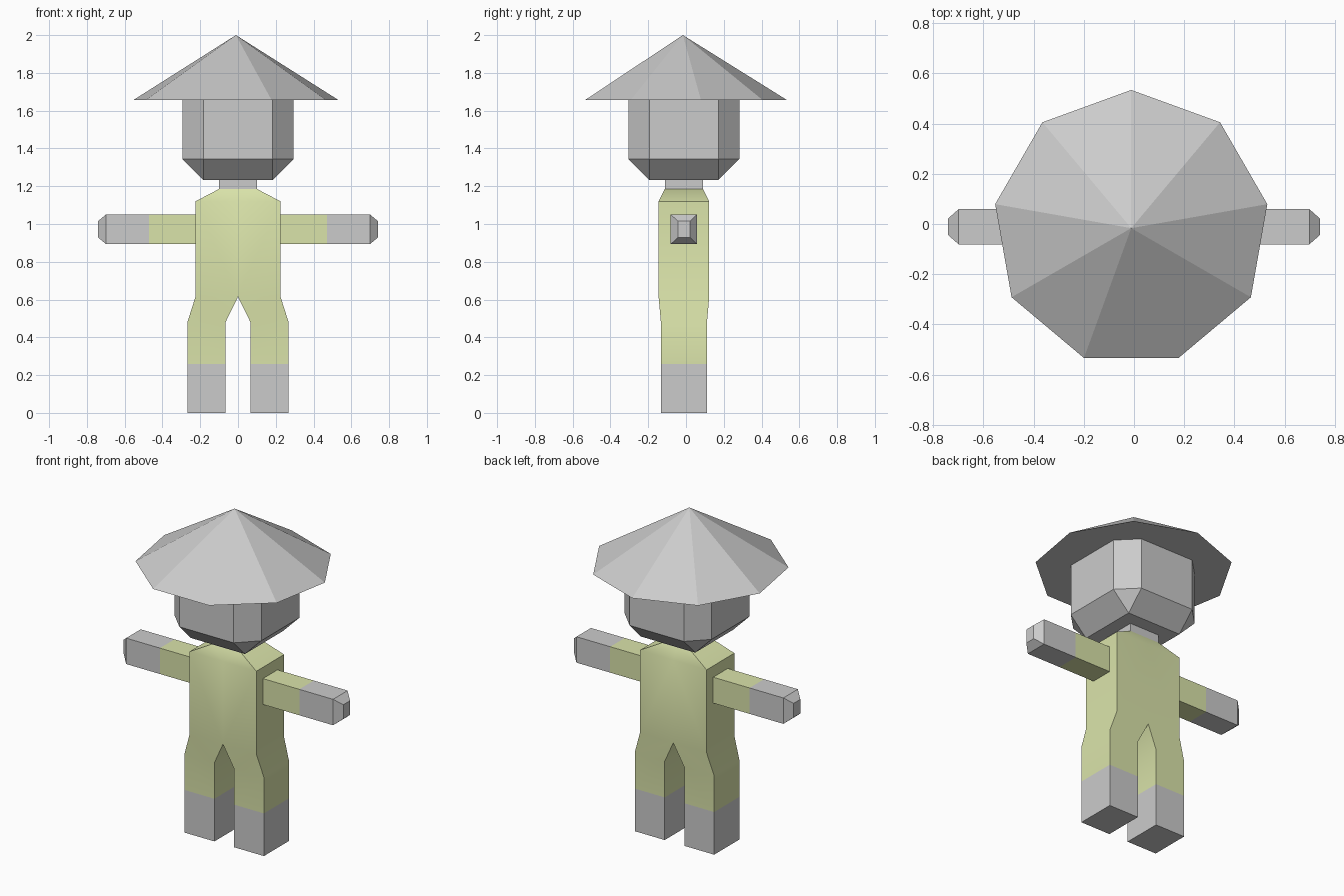
import bpy, bmesh, math

cube = bpy.data.objects.get("Cube")
if cube:
    bpy.data.objects.remove(cube, do_unlink=True)

CY = -0.011  # depth centre of the figure


def material(name, rgb):
    mat = bpy.data.materials.new(name)
    mat.use_nodes = True
    color = (*rgb, 1.0)
    mat.diffuse_color = color
    mat.node_tree.nodes["Principled BSDF"].inputs["Base Color"].default_value = color
    return mat


grey = material("grey", (0.60, 0.60, 0.60))
green = material("pale green", (0.70, 0.77, 0.40))


def add_object(name, bm, mats):
    bmesh.ops.recalc_face_normals(bm, faces=bm.faces[:])
    mesh = bpy.data.meshes.new(name)
    bm.to_mesh(mesh)
    bm.free()
    obj = bpy.data.objects.new(name, mesh)
    bpy.context.collection.objects.link(obj)
    for mat in mats:
        mesh.materials.append(mat)
    return obj


def loft(rings, band_mats=None):
    """Skin a list of equal-sized vertex rings and cap both ends."""
    bm = bmesh.new()
    rows = [[bm.verts.new(p) for p in ring] for ring in rings]
    n = len(rings[0])
    band_mats = band_mats or [0] * (len(rings) - 1)
    for a, b, m in zip(rows, rows[1:], band_mats):
        for i in range(n):
            j = (i + 1) % n
            bm.faces.new((a[i], a[j], b[j], b[i])).material_index = m
    bm.faces.new(rows[0]).material_index = band_mats[0]
    bm.faces.new(rows[-1]).material_index = band_mats[-1]
    return bm


def mirror_x(obj):
    mod = obj.modifiers.new("mirror", 'MIRROR')
    mod.use_mirror_merge = True
    mod.merge_threshold = 0.0005
    bpy.ops.object.select_all(action='DESELECT')
    bpy.context.view_layer.objects.active = obj
    obj.select_set(True)
    bpy.ops.object.modifier_apply(modifier=mod.name)


# Suit and feet: one half as stacked rectangles (inner x, outer x, half depth, z)
sections = [
    (0.066, 0.268, 0.122, 0.0),
    (0.066, 0.268, 0.122, 0.26),
    (0.066, 0.268, 0.122, 0.48),
    (0.0, 0.225, 0.134, 0.615),
    (0.0, 0.225, 0.134, 1.12),
    (0.0, 0.101, 0.101, 1.185),
]
rings = [[(a, CY - d, z), (b, CY - d, z), (b, CY + d, z), (a, CY + d, z)]
         for a, b, d, z in sections]
bm = loft(rings, [1, 0, 0, 0, 0])
inner = [f for f in bm.faces if all(abs(v.co.x) < 1e-6 for v in f.verts)]
bmesh.ops.delete(bm, geom=inner, context='FACES')
body = add_object("body_and_legs", bm, [green, grey])
mirror_x(body)
bpy.ops.object.shade_smooth_by_angle(angle=math.radians(30))

# Arms: sleeve, hand and tapered tip (x, half depth, half height)
stations = [(0.20, 0.07, 0.079), (0.47, 0.07, 0.079),
            (0.698, 0.07, 0.079), (0.741, 0.032, 0.043)]
AZ = 0.972
rings = [[(x, CY - d, AZ - h), (x, CY + d, AZ - h), (x, CY + d, AZ + h), (x, CY - d, AZ + h)]
         for x, d, h in stations]
arms = add_object("arms", loft(rings, [0, 1, 1]), [green, grey])
mirror_x(arms)

# Neck
N = 0.101
rings = [[(-N, CY - N, z), (N, CY - N, z), (N, CY + N, z), (-N, CY + N, z)]
         for z in (1.17, 1.25)]
add_object("neck", loft(rings), [grey])

# Head: chamfered cube
bm = bmesh.new()
bmesh.ops.create_cube(bm, size=0.586)
bmesh.ops.bevel(bm, geom=bm.edges[:], offset=0.11, segments=1,
                affect='EDGES', profile=0.5)
bmesh.ops.translate(bm, verts=bm.verts[:], vec=(0, CY, 1.233 + 0.293))
add_object("head", bm, [grey])

# Hat: closed nine-sided cone with one corner pointing back
bm = bmesh.new()
HX, HY, R, SIDES = -0.011, -0.0165, 0.55, 9
rim = []
for i in range(SIDES):
    t = math.tau * i / SIDES
    rim.append(bm.verts.new((HX + R * math.sin(t), HY + R * math.cos(t), 1.657)))
apex = bm.verts.new((HX, HY, 2.0))
for i in range(SIDES):
    bm.faces.new((rim[i], rim[(i + 1) % SIDES], apex))
bm.faces.new(rim)
add_object("hat", bm, [grey])
